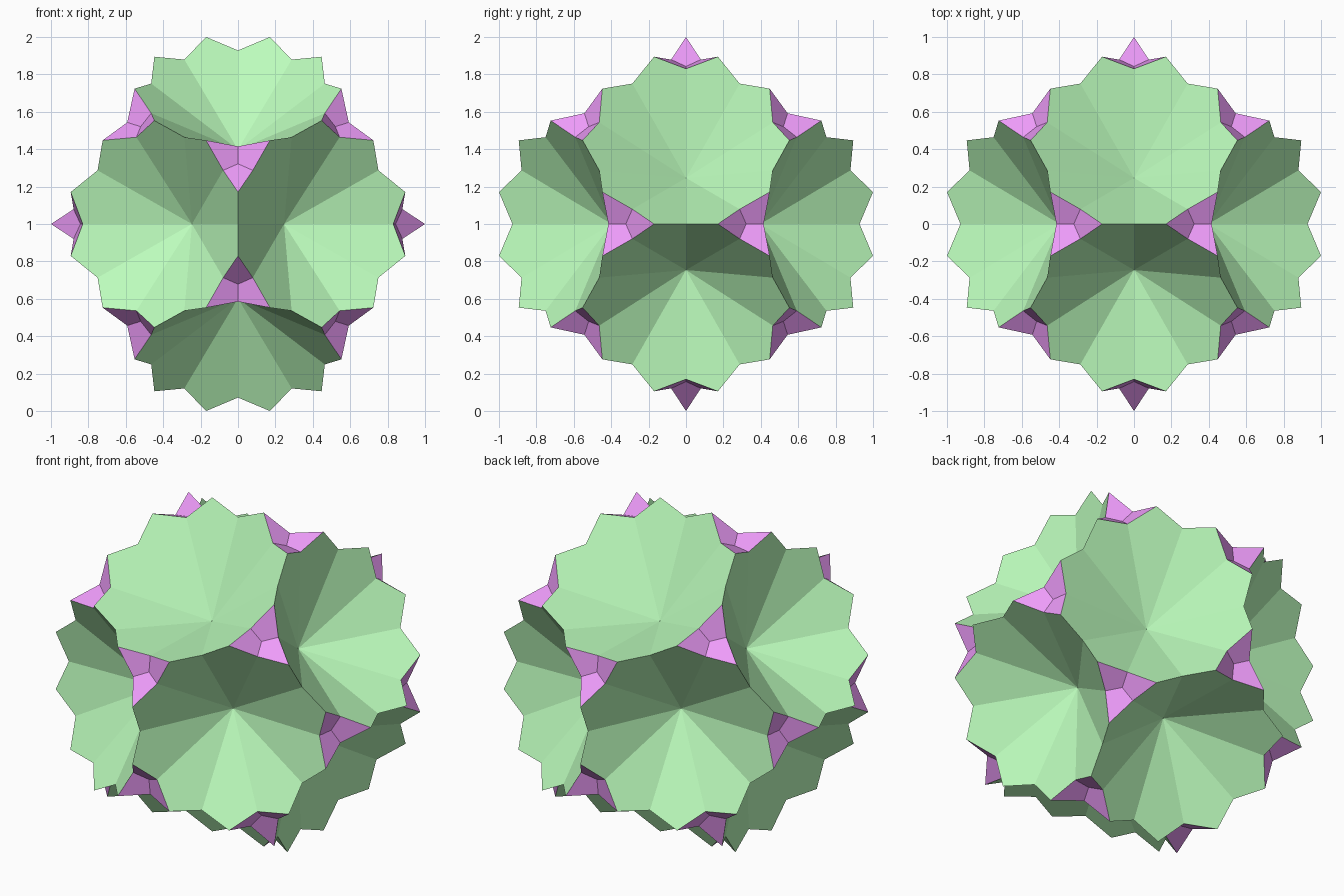
import bpy
from math import atan2, sqrt
from itertools import product
from mathutils import Vector

if "Cube" in bpy.data.objects:
    bpy.data.objects.remove(bpy.data.objects["Cube"])

PHI = (1 + sqrt(5)) / 2
CUP = 0.468      # radius of the bottom of each green cup
NOTCH = 0.928    # radius of the notch between neighbouring tips
LIFT = Vector((0, 0, 1))


def orbit(x, y, z):
    """All sign changes and cyclic shifts of a point."""
    pts = set()
    for a, b, c in product((x, -x), (y, -y), (z, -z)):
        pts |= {(a, b, c), (c, a, b), (b, c, a)}
    return [Vector(p) for p in pts]


# 60 outer tips (truncated dodecahedron), 12 cup axes, 20 cap axes
s = 1 / (2 + PHI)
tips = [v * s for t in ((1 / PHI, 0, 2 + PHI), (PHI, 1 / PHI, 2 * PHI), (2, PHI, PHI + 1))
        for v in orbit(*t)]
cup_axes = [v.normalized() for v in orbit(0.0, 1.0, PHI)]
cap_axes = [v.normalized() for v in orbit(1.0, 1.0, 1.0) + orbit(1 / PHI, 0.0, PHI)]


def ring(axis):
    """Outermost tips along an axis, sorted around it."""
    top = max(axis.dot(v) for v in tips)
    pts = [v for v in tips if axis.dot(v) > top - 0.01]
    u = axis.orthogonal().normalized()
    w = axis.cross(u)
    return sorted(pts, key=lambda v: atan2(v.dot(w), v.dot(u)))


def notch(a, b):
    return (a + b).normalized() * NOTCH


def cap_centre(axis, v, n):
    """Where the plane through tip v and its two notches meets the axis."""
    h1, h2 = axis.dot(v), axis.dot(n)
    r1 = (v - axis * h1).length
    r2 = (n - axis * h2).length * 0.5   # notch radius projected towards the tip
    return axis * (h1 + (h2 - h1) * r1 / (r1 - r2))


def build(name, axes, colour, centre):
    verts, faces = [], []
    for axis in axes:
        pts = ring(axis)
        n = len(pts)
        mid = centre(axis, pts)
        for i, v in enumerate(pts):
            k = len(verts)
            quad = [mid, notch(pts[i - 1], v), v, notch(v, pts[(i + 1) % n])]
            verts += [p + LIFT for p in quad]
            faces.append((k, k + 1, k + 2, k + 3))
    me = bpy.data.meshes.new(name)
    me.from_pydata(verts, [], faces)
    mat = bpy.data.materials.new(name)
    mat.diffuse_color = colour
    mat.use_nodes = True
    mat.node_tree.nodes["Principled BSDF"].inputs["Base Color"].default_value = mat.diffuse_color
    me.materials.append(mat)
    ob = bpy.data.objects.new(name, me)
    bpy.context.collection.objects.link(ob)


# Ten-sided sunken cups
build("green_cups", cup_axes, (0.5, 0.97, 0.5, 1), lambda a, p: a * CUP)
# Small three-sided caps between the cups
build("purple_caps", cap_axes, (0.85, 0.33, 0.95, 1),
      lambda a, p: cap_centre(a, p[0], notch(p[0], p[1])))
